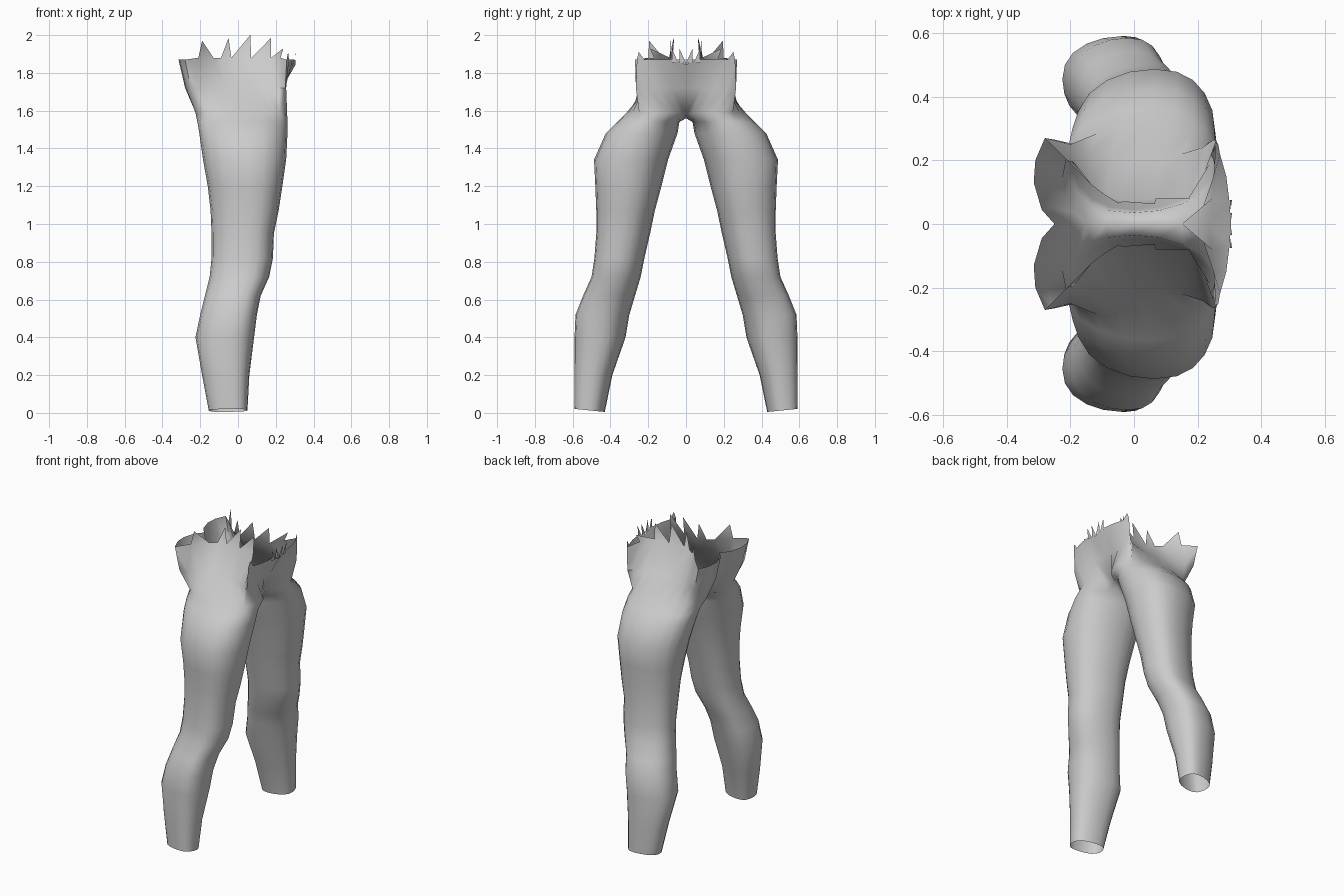
import bpy, bmesh
from math import cos, sin, radians

if "Cube" in bpy.data.objects:
    bpy.data.objects.remove(bpy.data.objects["Cube"])

N = 20        # points around a leg
OUT = 17      # points 0..16 run front -> outside -> back; the rest are the inner thigh

# leg cross-sections: z, back x, front x, inner y, outer y
LEG = [
    (0.005, -.155, .05, .43, .59), (.2, -.19, .06, .39, .59), (.4, -.225, .085, .32, .59),
    (.52, -.20, .10, .30, .585), (.62, -.175, .12, .27, .545), (.72, -.15, .165, .24, .50),
    (.82, -.14, .185, .22, .485), (.95, -.14, .19, .19, .475), (1.07, -.145, .215, .165, .475),
    (1.2, -.16, .235, .13, .48), (1.34, -.185, .255, .095, .487), (1.48, -.205, .262, .045, .425),
    (1.54, -.215, .262, .035, .365),
]

# pelvis contours from the front centre round the outside to the back centre
MID = [(.235, 0), (.245, .08), (.25, .15), (.255, .22), (.25, .265), (.215, .24), (.15, .22),
       (.08, .205), (0, .20), (-.07, .205), (-.14, .225), (-.20, .25), (-.25, .265),
       (-.275, .20), (-.28, .13), (-.26, .05), (-.22, 0)]
RIM = [(.305, 0), (.30, .07), (.29, .15), (.27, .22), (.258, .26), (.225, .17), (.175, .085),
       (.07, .08), (-.035, .07), (-.09, .09), (-.13, .12), (-.21, .20), (-.28, .27),
       (-.31, .20), (-.315, .13), (-.29, .045), (-.25, 0)]


def power(v, p):
    return abs(v) ** p * (1 if v >= 0 else -1)


def section(x0, x1, y0, y1):
    """Slightly squared oval, fuller towards the front on the outside."""
    pts = []
    for k in range(N):
        a = radians(-54 + 18 * k)
        c, s = power(cos(a), .92), power(sin(a), .92)
        x = (x0 + x1) / 2 + (x1 - x0) / 2 * c + .03 * s * (1 - c * c)
        pts.append((x, (y0 + y1) / 2 + (y1 - y0) / 2 * s))
    return pts


def bridge(bm, a, b, closed):
    n = min(len(a), len(b))
    for i in range(n if closed else n - 1):
        j = (i + 1) % n
        bm.faces.new((a[i], a[j], b[j], b[i]))


bm = bmesh.new()

# leg tube, open at the cuff
rings = []
for z, x0, x1, y0, y1 in LEG:
    rings.append([bm.verts.new((x, y, z + .1 * (y - y0) if z < .1 else z))
                  for x, y in section(x0, x1, y0, y1)])

# crotch ring: the inner points lie on the centre plane
crotch = []
for k, (x, y) in enumerate(section(-.225, .26, -.03, .315)):
    inner = k == 0 or k >= OUT - 1
    z = 1.56 if k >= OUT else 1.575 if inner else 1.59
    crotch.append(bm.verts.new((x, 0 if inner else max(y, .02), z)))
rings.append(crotch)
for a, b in zip(rings, rings[1:]):
    bridge(bm, a, b, True)

# pelvis: flared front and seat panels, sides pinched inwards
mid = [bm.verts.new((x, y, 1.72)) for x, y in MID]
rim = [bm.verts.new((x, y, 1.845 if k == 0 else 1.88 if 4 < k < 12 else 1.87))
       for k, (x, y) in enumerate(RIM)]
bridge(bm, crotch[:OUT], mid, False)
bridge(bm, mid, rim, False)

# torn, saw-toothed waist: (rim edge, tip)
TEETH = [(5, (.24, .19, 1.93)), (6, (.175, .08, 1.985)), (7, (.065, .062, 2.0)),
         (8, (-.05, .065, 1.985)), (10, (-.19, .195, 1.97)), (3, (.265, .25, 1.91))]
for k, tip in TEETH:
    bm.faces.new((rim[k], rim[k + 1], bm.verts.new(tip)))
for y in (.0, .04):
    bm.faces.new([bm.verts.new(p) for p in
                  ((.303, y, 1.85), (.302, y + .035, 1.855), (.308, y + .035, 1.93))])

bmesh.ops.recalc_face_normals(bm, faces=bm.faces)
mesh = bpy.data.meshes.new("trousers")
bm.to_mesh(mesh)
bm.free()
trousers = bpy.data.objects.new("trousers", mesh)
bpy.context.collection.objects.link(trousers)

# second leg
mirror = trousers.modifiers.new("mirror", 'MIRROR')
mirror.use_axis = (False, True, False)
mirror.merge_threshold = .001

bpy.context.view_layer.objects.active = trousers
trousers.select_set(True)
bpy.ops.object.shade_smooth_by_angle(angle=radians(75))
